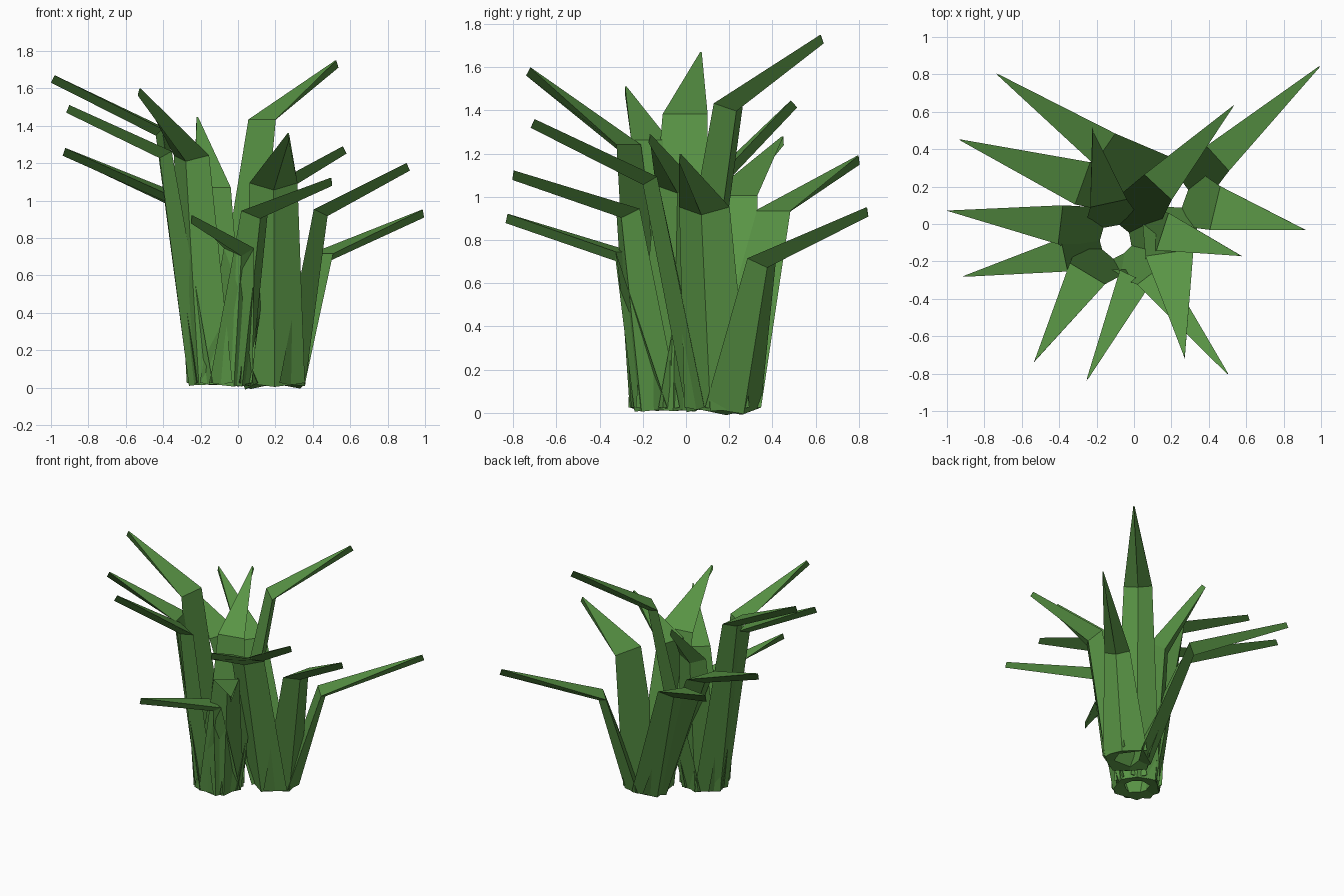
import bpy, bmesh
from mathutils import Vector

if "Cube" in bpy.data.objects:
    bpy.data.objects.remove(bpy.data.objects["Cube"])

green = bpy.data.materials.new("leaf_green")
green.diffuse_color = (0.10, 0.30, 0.06, 1)
green.use_nodes = True
green.node_tree.nodes["Principled BSDF"].inputs["Base Color"].default_value = green.diffuse_color

RING = 0.08     # radius of the flat inner faces at the base of each tuft
BASE_W = 0.32


def blade(name, centre, knee, tip, width):
    """One blade: flat inner face, keeled outer side, sharp bend, spike."""
    c, k, t = Vector((*centre, 0.025)), Vector(knee), Vector(tip)
    out = Vector((k.x - c.x, k.y - c.y, 0)).normalized()
    base = c + out * RING
    flat = Vector((t.x - k.x, t.y - k.y, 0)).normalized()
    side_base = Vector((-out.y, out.x, 0))
    side_knee = Vector((-flat.y, flat.x, 0))
    low, high = (k - base).normalized(), (t - k).normalized()
    # outward directions of the keel: on the stem, at the bend, on the spike
    n_low = low.cross(side_base).normalized()
    n_high = high.cross(side_knee).normalized()
    if n_low.dot(out) < 0:
        n_low = -n_low
    if n_high.z > 0:
        n_high = -n_high
    n_mid = (n_low + n_high).normalized()

    bm = bmesh.new()
    rings = []
    # point, sideways, outward, width, inner offset, keel offset
    for p, s, n, w, a, b in ((base, side_base, n_low, BASE_W, 0.0, 0.09),
                             (k, side_knee, n_mid, width, -0.022, 0.038),
                             (t, side_knee, n_high, 0.008, -0.022, 0.022)):
        rings.append([bm.verts.new(v) for v in (
            p - s * w / 2 + n * a, p + s * w / 2 + n * a, p + n * b)])
    for r0, r1 in zip(rings, rings[1:]):
        for i in range(3):
            j = (i + 1) % 3
            bm.faces.new((r0[i], r0[j], r1[j], r1[i]))
    bm.faces.new(rings[0])
    bm.faces.new(rings[-1])
    bmesh.ops.recalc_face_normals(bm, faces=bm.faces)
    me = bpy.data.meshes.new(name)
    bm.to_mesh(me)
    bm.free()
    me.materials.append(green)
    bpy.context.collection.objects.link(bpy.data.objects.new(name, me))


# two tufts: centre, then (bend point, tip point, width at bend)
tufts = {
    "front_tuft": ((-0.10, -0.09), [
        ((0.14, 0.21, 1.42), (0.53, 0.63, 1.73), 0.20),
        ((0.17, -0.04, 1.04), (0.57, -0.17, 1.27), 0.21),
        ((0.10, -0.28, 0.93), (0.50, -0.80, 1.10), 0.18),
        ((0.01, -0.30, 0.73), (-0.25, -0.83, 0.90), 0.18),
        ((-0.26, -0.28, 1.23), (-0.53, -0.73, 1.58), 0.22),
        ((-0.39, -0.17, 1.25), (-0.91, -0.28, 1.49), 0.18),
        ((-0.41, 0.00, 1.37), (-0.99, 0.07, 1.65), 0.21),
        ((-0.14, 0.13, 1.06), (-0.22, 0.50, 1.43), 0.20),
    ]),
    "back_tuft": ((0.20, 0.17), [
        ((0.46, 0.36, 0.70), (0.99, 0.84, 0.93), 0.18),
        ((0.45, 0.08, 0.94), (0.91, -0.03, 1.18), 0.24),
        ((0.19, -0.17, 1.08), (0.27, -0.71, 1.34), 0.26),
        ((-0.29, 0.22, 0.99), (-0.93, 0.45, 1.26), 0.24),
        ((-0.17, 0.41, 0.92), (-0.73, 0.80, 1.17), 0.20),
    ]),
}
for tuft, (centre, blades) in tufts.items():
    for i, (knee, tip, w) in enumerate(blades):
        blade(f"{tuft}_blade_{i + 1}", centre, knee, tip, w)
